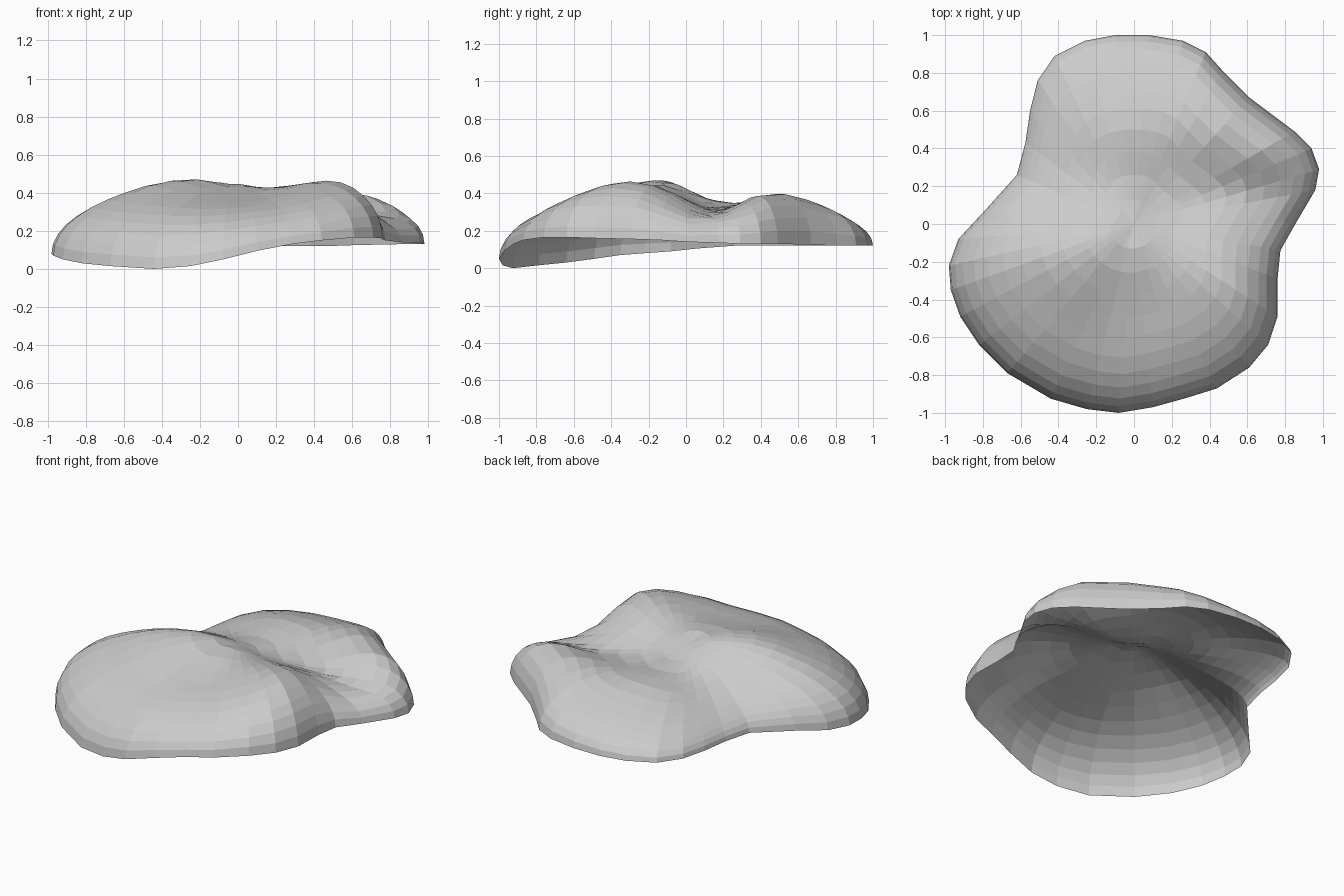
import bpy, bmesh, math

if "Cube" in bpy.data.objects:
    bpy.data.objects.remove(bpy.data.objects["Cube"])

# Rim of the open shell, counter-clockwise from the back: x, y, z
RIM = [(-.10, 1.0, .12), (-.26, .97, .12), (-.42, .89, .12), (-.51, .76, .12), (-.55, .60, .12),
       (-.575, .43, .12), (-.62, .26, .12), (-.80, .06, .105), (-.93, -.08, .09), (-.98, -.22, .08),
       (-.97, -.35, .07), (-.92, -.49, .05), (-.82, -.64, .03), (-.67, -.79, .015), (-.44, -.925, 0),
       (-.25, -.98, .015), (-.08, -1.0, .05), (.10, -.97, .095), (.28, -.92, .13), (.44, -.87, .15),
       (.61, -.76, .165), (.71, -.64, .165), (.76, -.49, .16), (.76, -.29, .155), (.775, -.14, .15),
       (.86, .01, .14), (.96, .18, .135), (.98, .29, .13), (.94, .40, .13), (.85, .49, .13),
       (.61, .67, .125), (.47, .81, .12), (.38, .91, .12), (.26, .97, .12), (.08, 1.0, .12)]

# Sampled heights on the lumpy top: front ridge, front slope, valley, back lumps
TOP = [(-.80, -.25, .31), (-.60, -.20, .40), (-.43, -.18, .455), (-.20, -.13, .475), (0, -.12, .455),
       (.15, -.17, .42), (.30, -.22, .445), (.48, -.27, .468), (.60, -.30, .44), (.45, -.42, .445),
       (-.20, -.40, .405), (-.20, -.60, .345), (-.20, -.80, .265), (.38, -.63, .37), (-.60, -.60, .28),
       (.13, -.42, .385), (.45, 0, .37), (.45, .18, .295), (.70, .10, .26), (.12, .13, .33),
       (-.20, .18, .34), (-.45, .15, .29), (.54, .50, .413), (.25, .46, .375), (-.08, .48, .37),
       (.62, .43, .405), (.74, .42, .375), (.86, .35, .30), (-.10, .78, .285), (-.38, .50, .27),
       (.20, .77, .305), (-.60, -.40, .355), (.30, -.78, .29)]


def rim_at(x, y):
    """Fraction of the way to the rim, and rim height in that direction."""
    for p, q in zip(RIM, RIM[1:] + RIM[:1]):
        d = p[0] * q[1] - p[1] * q[0]
        a, b = (x * q[1] - y * q[0]) / d, (p[0] * y - p[1] * x) / d
        if a >= -1e-6 and b >= -1e-6 and a + b > 0:
            t, z = a + b, (a * p[2] + b * q[2]) / (a + b)
            return t, blend_base(z, t)
    return 0, CENTRE_RIM


CENTRE_RIM = sum(p[2] for p in RIM) / len(RIM)


def blend_base(rim_z, t):
    return CENTRE_RIM + (rim_z - CENTRE_RIM) * min(1, t / .6)


def dome(t):
    return math.sqrt(max(0, 1 - t ** 2.5))


def kernel(ax, ay, bx, by):
    r = math.hypot(ax - bx, ay - by)
    return r * r * math.log(r) if r > 1e-9 else 0


def solve(rows):
    """Gauss-Jordan elimination of an augmented matrix."""
    n = len(rows)
    for i in range(n):
        k = max(range(i, n), key=lambda j: abs(rows[j][i]))
        rows[i], rows[k] = rows[k], rows[i]
        rows[i] = [v / rows[i][i] for v in rows[i]]
        for j in range(n):
            if j != i:
                f = rows[j][i]
                rows[j] = [v - f * w for v, w in zip(rows[j], rows[i])]
    return [r[-1] for r in rows]


# Fit a smooth thin-plate sheet to the dome height at each sample
matrix = []
for i, (x, y, z) in enumerate(TOP):
    t, base = rim_at(x, y)
    row = [kernel(x, y, q[0], q[1]) + (.002 if i == j else 0) for j, q in enumerate(TOP)]
    matrix.append(row + [1, x, y, (z - base) / dome(t)])
matrix.append([1] * len(TOP) + [0] * 4)
matrix.append([q[0] for q in TOP] + [0] * 4)
matrix.append([q[1] for q in TOP] + [0] * 4)
weights = solve(matrix)


def dome_height(x, y):
    s = sum(w * kernel(x, y, q[0], q[1]) for w, q in zip(weights, TOP))
    h = s + weights[-3] + weights[-2] * x + weights[-1] * y
    return min(.66, max(.15, h))


# Rings of faces from the centre out to the rim, closer together at the edge
RINGS = 12
bm = bmesh.new()
centre = bm.verts.new((0, 0, CENTRE_RIM + dome_height(0, 0)))
rings = []
for i in range(1, RINGS + 1):
    t = math.sin(math.pi / 2 * i / RINGS)
    ring = []
    for x, y, rz in RIM:
        px, py = x * t, y * t
        ring.append(bm.verts.new((px, py, blend_base(rz, t) + dome_height(px, py) * dome(t))))
    rings.append(ring)
n = len(RIM)
for k in range(n):
    m = (k + 1) % n
    bm.faces.new((centre, rings[0][k], rings[0][m]))
    for a, b in zip(rings, rings[1:]):
        bm.faces.new((a[k], b[k], b[m], a[m]))
# Soften the spokes
inner = [centre] + [v for r in rings[:8] for v in r]
bmesh.ops.smooth_vert(bm, verts=inner, factor=.5, use_axis_z=True)

mesh = bpy.data.meshes.new("rock_shell")
bm.to_mesh(mesh)
bm.free()
rock = bpy.data.objects.new("rock_shell", mesh)
bpy.context.collection.objects.link(rock)
